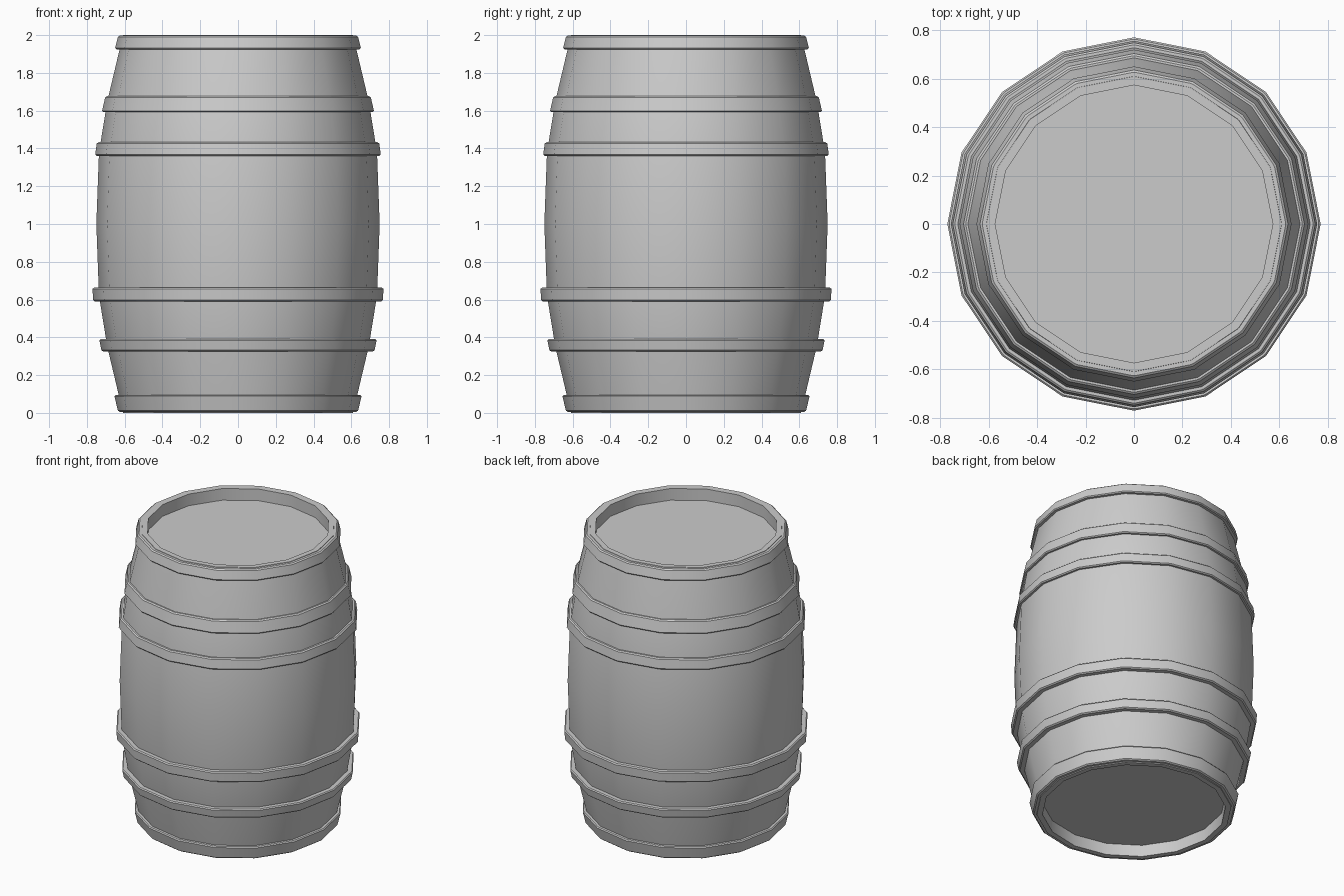
import bpy, bmesh
from math import cos, sin, pi

if "Cube" in bpy.data.objects:
    bpy.data.objects.remove(bpy.data.objects["Cube"])

SIDES = 16


def revolve(name, profile, closed=False, bevel=0.0):
    """Spin an (r, z) profile around z; points with r = 0 become poles."""
    bm = bmesh.new()
    rings = []
    for r, z in profile:
        if r == 0:
            rings.append([bm.verts.new((0, 0, z))] * SIDES)
        else:
            rings.append([bm.verts.new((r * cos(2 * pi * i / SIDES),
                                        r * sin(2 * pi * i / SIDES), z))
                          for i in range(SIDES)])
    pairs = list(zip(rings, rings[1:]))
    if closed:
        pairs.append((rings[-1], rings[0]))
    for a, b in pairs:
        for i in range(SIDES):
            j = (i + 1) % SIDES
            bm.faces.new(list(dict.fromkeys([a[i], a[j], b[j], b[i]])))
    if bevel:
        # soften the long outer rims of the band only
        rim = [e for e in bm.edges
               if abs(e.verts[0].co.z - e.verts[1].co.z) < 1e-5
               and any(v in rings[k] for v in e.verts for k in (0, 1))]
        bmesh.ops.bevel(bm, geom=rim, offset=bevel, segments=1, affect='EDGES')
    bmesh.ops.recalc_face_normals(bm, faces=bm.faces)
    mesh = bpy.data.meshes.new(name)
    bm.to_mesh(mesh)
    bm.free()
    ob = bpy.data.objects.new(name, mesh)
    bpy.context.collection.objects.link(ob)
    bpy.ops.object.select_all(action='DESELECT')
    ob.select_set(True)
    bpy.context.view_layer.objects.active = ob
    bpy.ops.object.shade_smooth_by_angle(angle=pi / 6)
    return ob


# Barrel body: recessed lid, rim and bulging staves, mirrored about z = 1
lower = [(0, 0.08), (0.573, 0.08), (0.573, 0.0), (0.609, 0.0),
         (0.692, 0.35), (0.736, 0.62)]
upper = [(r, 2 - z) for r, z in reversed(lower)]
revolve("barrel_body", lower + [(0.75, 1.0)] + upper)

# Hoops: (bottom z, bottom radius, top z, top radius)
hoops = [
    (0.005, 0.634, 0.095, 0.656),
    (0.325, 0.722, 0.39, 0.735),
    (0.59, 0.766, 0.663, 0.771),
    (1.36, 0.757, 1.433, 0.747),
    (1.592, 0.721, 1.677, 0.702),
    (1.925, 0.652, 1.997, 0.634),
]
for n, (z0, r0, z1, r1) in enumerate(hoops, 1):
    t = 0.037
    revolve(f"hoop_{n}", [(r0, z0), (r1, z1), (r1 - t, z1), (r0 - t, z0)],
            closed=True, bevel=0.007)
